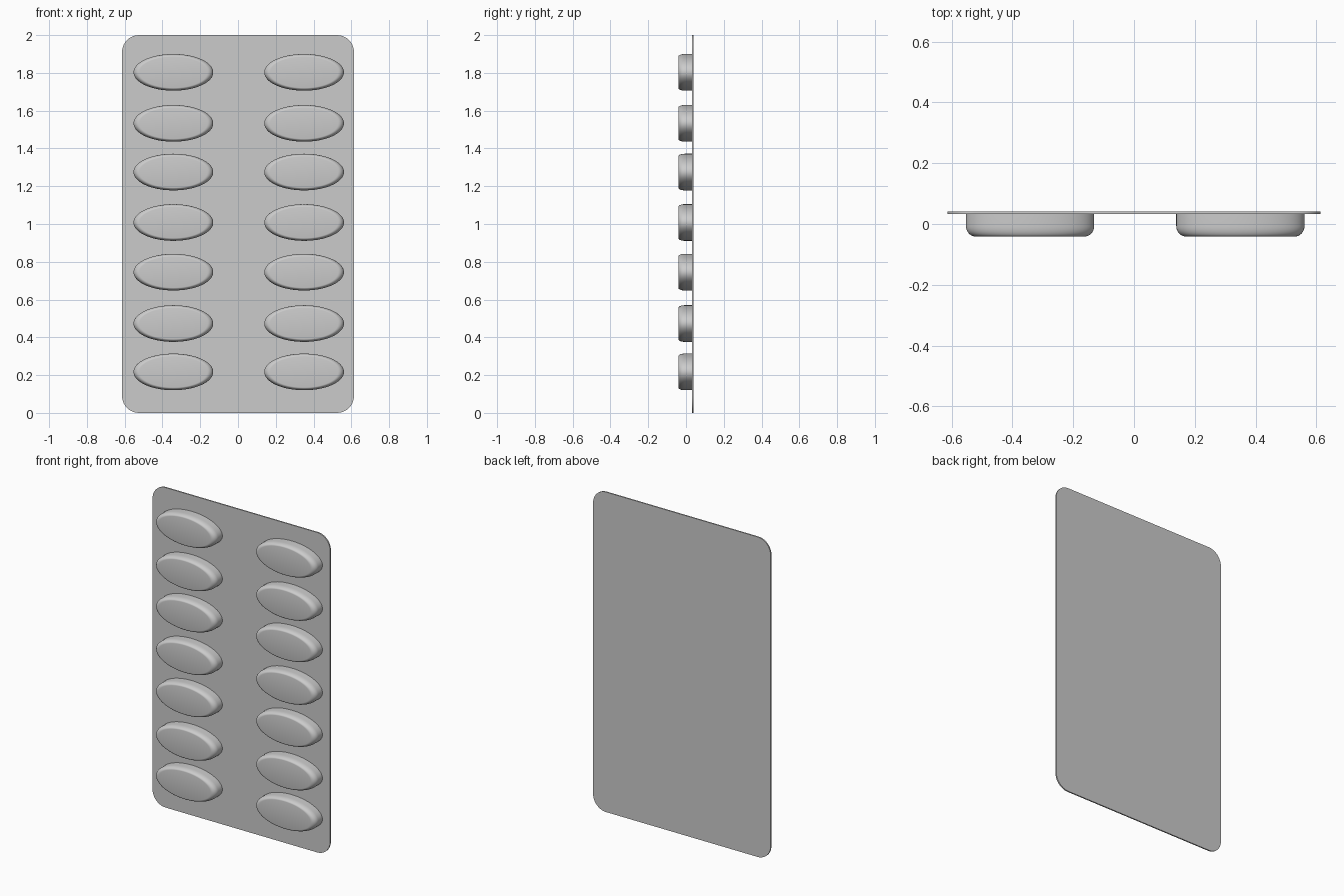
import bpy, bmesh, math

cube = bpy.data.objects.get("Cube")
if cube:
    bpy.data.objects.remove(cube, do_unlink=True)

foil = bpy.data.materials.new("foil_grey")
foil.use_nodes = True
GREY = (0.6, 0.6, 0.6, 1)
foil.diffuse_color = GREY
foil.node_tree.nodes["Principled BSDF"].inputs["Base Color"].default_value = GREY

SHEET_FRONT, SHEET_BACK, POCKET_FRONT = 0.033, 0.041, -0.041


def loft(name, rings):
    """Skin a stack of equal-length point rings and cap both ends."""
    bm = bmesh.new()
    loops = [[bm.verts.new(p) for p in ring] for ring in rings]
    n = len(loops[0])
    for a, b in zip(loops, loops[1:]):
        for i in range(n):
            j = (i + 1) % n
            bm.faces.new((a[i], a[j], b[j], b[i]))
    bm.faces.new(loops[0])
    bm.faces.new(loops[-1])
    bmesh.ops.recalc_face_normals(bm, faces=bm.faces)
    mesh = bpy.data.meshes.new(name)
    bm.to_mesh(mesh)
    bm.free()
    obj = bpy.data.objects.new(name, mesh)
    bpy.context.collection.objects.link(obj)
    mesh.materials.append(foil)
    bpy.ops.object.select_all(action='DESELECT')
    obj.select_set(True)
    bpy.context.view_layer.objects.active = obj
    bpy.ops.object.shade_smooth_by_angle(angle=math.radians(40))
    return obj


# Backing sheet with rounded corners
def sheet_ring(y, half_w=0.614, half_h=1.0, r=0.09, steps=10):
    ring = []
    for corner, (sx, sz) in enumerate(((1, 1), (-1, 1), (-1, -1), (1, -1))):
        for k in range(steps + 1):
            a = (corner + k / steps) * math.pi / 2
            ring.append((sx * (half_w - r) + r * math.cos(a), y,
                         1 + sz * (half_h - r) + r * math.sin(a)))
    return ring


loft("backing_sheet", [sheet_ring(SHEET_FRONT), sheet_ring(SHEET_BACK)])


# Oval pockets with a rounded front rim
def oval_ring(cx, cz, y, scale, sides=64):
    return [(cx + 0.211 * scale * math.cos(2 * math.pi * i / sides), y,
             cz + 0.097 * scale * math.sin(2 * math.pi * i / sides))
            for i in range(sides)]


rim_depth, rim_inset, rim_steps = 0.034, 0.15, 8
for side, cx in (("right", -0.342), ("left", 0.35)):
    for row, cz in enumerate((0.217, 0.473, 0.745, 1.008, 1.275, 1.533, 1.803)):
        rings = [oval_ring(cx, cz, SHEET_FRONT + 0.002, 1)]
        for k in range(rim_steps + 1):
            a = k / rim_steps * math.pi / 2
            rings.append(oval_ring(cx, cz,
                                   POCKET_FRONT + rim_depth * (1 - math.sin(a)),
                                   1 - rim_inset * (1 - math.cos(a))))
        loft(f"pocket_{side}_{row + 1}", rings)
